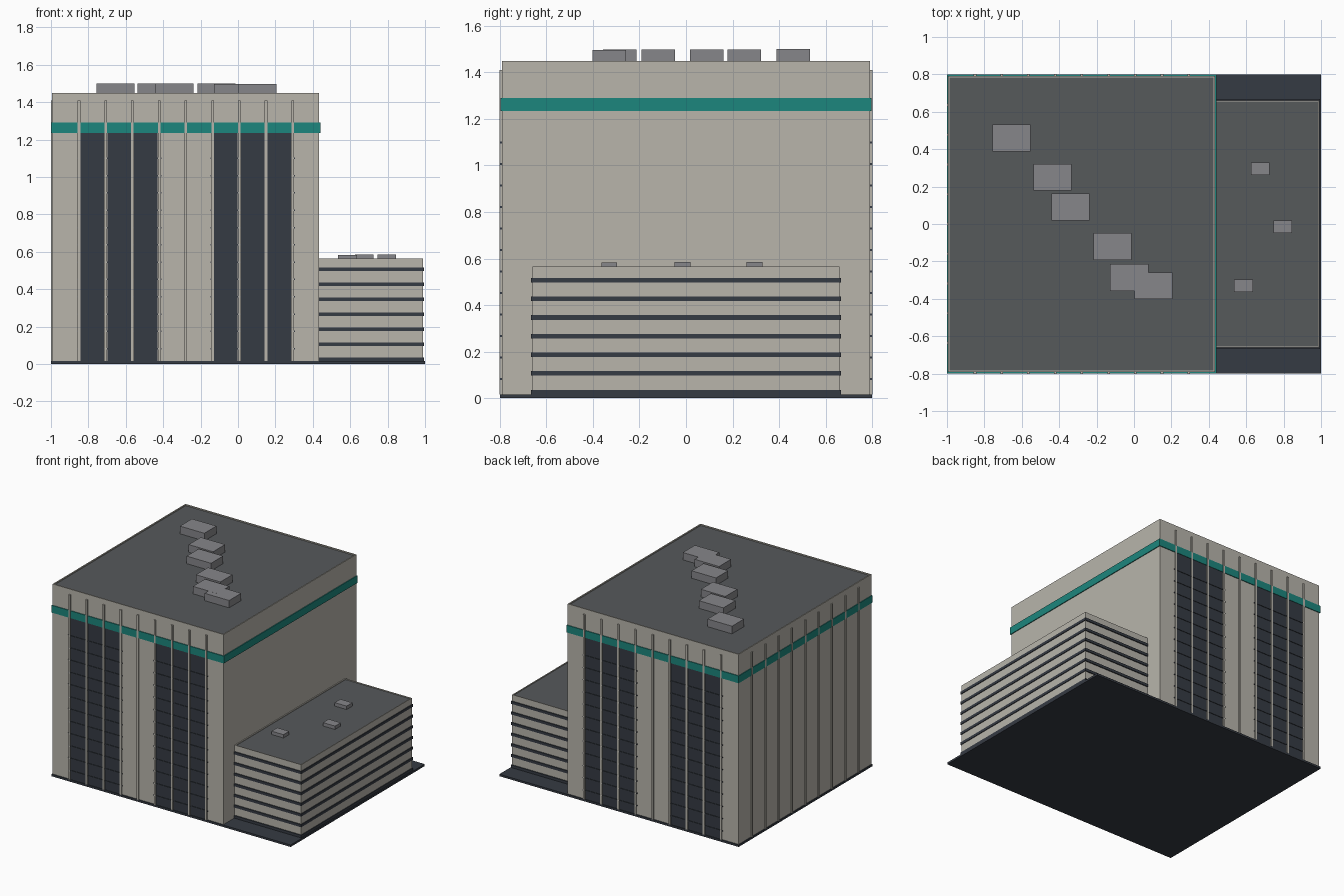
import bpy
import bmesh
from mathutils import Matrix, Vector

if "Cube" in bpy.data.objects:
    bpy.data.objects.remove(bpy.data.objects["Cube"])


def material(name, rgb):
    m = bpy.data.materials.new(name)
    m.use_nodes = True
    m.diffuse_color = (*rgb, 1)
    m.node_tree.nodes["Principled BSDF"].inputs["Base Color"].default_value = (*rgb, 1)
    return m


WALL = material("concrete", (0.48, 0.46, 0.41))
DARK = material("dark glass", (0.036, 0.043, 0.056))
TEAL = material("teal band", (0.012, 0.24, 0.205))
ROOF = material("roof grey", (0.093, 0.1, 0.105))
UNIT = material("rooftop unit grey", (0.24, 0.24, 0.255))


def add_box(bm, lo, hi):
    lo, hi = Vector(lo), Vector(hi)
    bmesh.ops.create_cube(bm, size=1, matrix=Matrix.Translation((lo + hi) / 2)
                          @ Matrix.Diagonal((*(hi - lo), 1)))


def boxes(name, mat, spans):
    """One object made of boxes given as (low corner, high corner)."""
    bm = bmesh.new()
    for lo, hi in spans:
        add_box(bm, lo, hi)
    return finish(name, bm, [mat])


def finish(name, bm, mats):
    me = bpy.data.meshes.new(name)
    bm.to_mesh(me)
    bm.free()
    for m in mats:
        me.materials.append(m)
    ob = bpy.data.objects.new(name, me)
    bpy.context.collection.objects.link(ob)
    return ob


def block(name, lo, hi, rim, drop):
    """Wall block whose roof is sunk behind a thin parapet."""
    bm = bmesh.new()
    add_box(bm, lo, hi)
    bm.faces.ensure_lookup_table()
    bm.normal_update()
    top = max(bm.faces, key=lambda f: f.normal.z)
    bmesh.ops.inset_individual(bm, faces=[top], thickness=rim)
    top.material_index = 1
    rim_faces = bmesh.ops.extrude_discrete_faces(bm, faces=[top])["faces"]
    for f in rim_faces:
        bmesh.ops.translate(bm, vec=(0, 0, -drop), verts=f.verts)
        for e in f.edges:
            for side in e.link_faces:
                if side is not f:
                    side.material_index = 0
    return finish(name, bm, [WALL, ROOF])


# Ground slab and the two building masses
BASE = 0.015
X0, X1, Y = -0.994, 0.434, 0.792
boxes("base_slab", DARK, [((-1, -0.8, 0), (1, 0.8, BASE))])
block("tower", (X0, -Y, 0.01), (X1, Y, 1.45), 0.012, 0.008)
block("annex", (X1, -0.66, 0.01), (0.99, 0.66, 0.565), 0.009, 0.006)

# Teal band around the tower
boxes("tower_band", TEAL, [((-0.999, -0.798, 1.235), (0.44, 0.798, 1.29))])

# Fins on front, back and left end of the tower
PITCH = 0.1428
fin_x = [-0.85 + PITCH * i for i in range(9)]
fin_y = [0.159 * (i - 4) for i in range(9)]
FIN = 0.007
for name, s in (("front", -1), ("back", 1)):
    y_in, y_out = Y - 0.01, 0.801

    def facade(x0, x1, z0, z1, out):
        ys = sorted((s * y_in, s * out))
        return (x0, ys[0], z0), (x1, ys[1], z1)

    boxes(name + "_fins", WALL,
          [facade(x - FIN, x + FIN, BASE, 1.41, y_out) for x in fin_x])

    # Three glazed bays in each of two groups, with floor ledges across them
    panes, ledges = [], []
    for first in (0, 5):
        for bay in range(first, first + 3):
            panes.append(facade(fin_x[bay] + 0.009, fin_x[bay + 1] - 0.009,
                                BASE, 1.235, Y + 0.003))
        for i in range(12):
            z = 0.082 + 0.0925 * i
            ledges.append(facade(fin_x[first] - 0.012, fin_x[first + 3] + 0.012,
                                 z - 0.004, z + 0.004, 0.799))
    boxes(name + "_windows", DARK, panes)
    boxes(name + "_window_ledges", DARK, ledges)

boxes("side_fins", WALL,
      [((-1.001, y - FIN, BASE), (X0 + 0.01, y + FIN, 1.41)) for y in fin_y])

# Ribbon windows of the annex
boxes("annex_ribbon_windows", DARK,
      [((X1, -0.667, z - 0.01), (0.995, 0.667, z + 0.01))
       for z in (0.026 + 0.0802 * i for i in range(7))])


# Rooftop units
def units(name, spots, sx, sy, z0, z1):
    boxes(name, UNIT, [((x - sx, y - sy, z0), (x + sx, y + sy, z1 - 0.0005 * i))
                       for i, (x, y) in enumerate(spots)])


units("tower_roof_units", [(-0.655, 0.46), (-0.435, 0.25), (-0.34, 0.09),
                           (-0.115, -0.12), (-0.025, -0.285), (0.105, -0.33)],
      0.102, 0.072, 1.435, 1.5)
units("annex_roof_units", [(0.675, 0.295), (0.795, -0.015), (0.585, -0.33)],
      0.05, 0.034, 0.555, 0.585)
